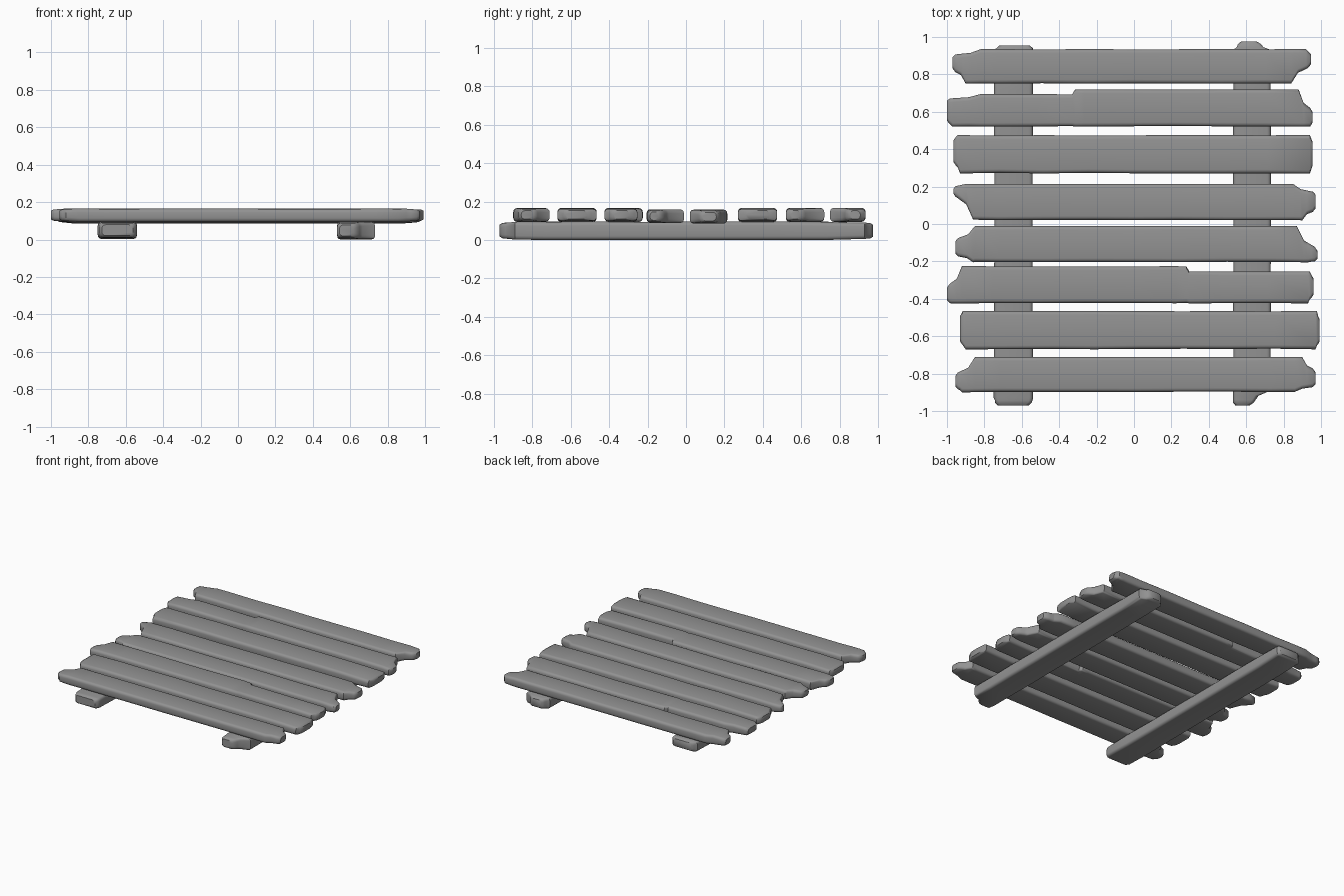
import bpy, bmesh, math, random

default_cube = bpy.data.objects.get("Cube")
if default_cube:
    bpy.data.objects.remove(default_cube)

random.seed(7)

# One weathered grey for all the wood
wood = bpy.data.materials.new("weathered_grey_wood")
wood.use_nodes = True
grey = (0.29, 0.29, 0.29, 1)
wood.diffuse_color = grey
shader = wood.node_tree.nodes["Principled BSDF"]
shader.inputs["Base Color"].default_value = grey
shader.inputs["Roughness"].default_value = 0.9


def along(path, u):
    """Height of a polyline at position u."""
    for (ua, va), (ub, vb) in zip(path, path[1:]):
        if u <= ub:
            t = (u - ua) / max(ub - ua, 1e-6)
            return va + (vb - va) * min(max(t, 0), 1)
    return path[-1][1]


def shoulder(corner, tip):
    """Point that turns a straight corner cut into a broken step."""
    return (corner[0] + 0.35 * (tip[0] - corner[0]),
            corner[1] + 0.65 * (tip[1] - corner[1]))


def edge(start_tip, start_corner, end_corner, end_tip, middle=()):
    return [start_tip, shoulder(start_corner, start_tip), start_corner,
            *middle,
            end_corner, shoulder(end_corner, end_tip), end_tip]


def cross_section(low, high, bottom, top, radius):
    """Rounded rectangle as (side, height) pairs."""
    radius = min(radius, 0.45 * (high - low), 0.45 * (top - bottom))
    corners = [(high - radius, top - radius), (low + radius, top - radius),
               (low + radius, bottom + radius), (high - radius, bottom + radius)]
    ring = []
    for quarter, (side, height) in enumerate(corners):
        for step in range(4):
            angle = (quarter + step / 3) * math.pi / 2
            ring.append((side + radius * math.cos(angle),
                         height + radius * math.sin(angle)))
    return ring


def board(name, sides, heights, start, end, chip=None, lengthwise=False):
    """Worn board. An end is (tip, low corner, high corner, tip low, tip high)."""
    low, high = sides
    bottom, top = heights
    tip_a, low_a, high_a, tip_low_a, tip_high_a = start
    tip_b, low_b, high_b, tip_low_b, tip_high_b = end
    middle, high_left, high_right = [], high, high
    if chip:  # long splinter missing from the high edge
        place, left_drop, right_drop = chip
        high_left, high_right = high - left_drop, high - right_drop
        middle = [(place, high_left), (place + 0.015, high_right)]
    low_edge = edge((tip_a, tip_low_a), (low_a, low), (low_b, low), (tip_b, tip_low_b))
    high_edge = edge((tip_a, tip_high_a), (high_a, high_left),
                     (high_b, high_right), (tip_b, tip_high_b), middle)

    # Stations at every outline point, plus a few along the worn middle
    places = {p[0] for p in low_edge + high_edge}
    places |= {tip_a + 0.014, tip_b - 0.014}
    places |= {tip_a + (tip_b - tip_a) * i / 8 for i in range(1, 8)}
    stations = [tip_a]
    for u in sorted(places):
        if u - stations[-1] > 0.006 and u < tip_b - 0.006:
            stations.append(u)
    stations.append(tip_b)

    bm = bmesh.new()
    rings = []
    centre = (bottom + top) / 2
    for u in stations:
        reach = min(u - tip_a, tip_b - u)
        squeeze = along([(0, 0.62), (0.014, 0.82), (0.1, 1)], reach)
        pinch = along([(0, 0.012), (0.014, 0)], reach)
        wear = random.uniform(0, 0.004) if reach > 0.1 else 0
        half = (top - bottom) / 2 * squeeze
        ring = cross_section(along(low_edge, u) + pinch + wear,
                             along(high_edge, u) - pinch - wear / 2,
                             centre - half, centre + half - wear, 0.02)
        rings.append([bm.verts.new((v, u, z) if lengthwise else (u, v, z))
                      for v, z in ring])
    for a, b in zip(rings, rings[1:]):
        for i in range(len(a)):
            j = (i + 1) % len(a)
            bm.faces.new((a[i], a[j], b[j], b[i]))
    bm.faces.new(rings[0])
    bm.faces.new(rings[-1])
    bmesh.ops.recalc_face_normals(bm, faces=bm.faces)

    mesh = bpy.data.meshes.new(name)
    bm.to_mesh(mesh)
    bm.free()
    mesh.materials.append(wood)
    obj = bpy.data.objects.new(name, mesh)
    bpy.context.collection.objects.link(obj)
    bpy.ops.object.select_all(action="DESELECT")
    obj.select_set(True)
    bpy.context.view_layer.objects.active = obj
    bpy.ops.object.shade_smooth_by_angle(angle=math.radians(40))


# Deck planks, back to front
usual = (0.094, 0.167)
board("plank_back", (0.75, 0.935), usual,
      start=(-0.97, -0.9, -0.82, 0.82, 0.905), end=(0.945, 0.84, 0.92, 0.84, 0.92))
board("plank_second", (0.52, 0.72), usual,
      start=(-1, -0.97, -0.82, 0.54, 0.67), end=(0.955, 0.95, 0.88, 0.53, 0.61),
      chip=(-0.33, 0.025, 0))
board("plank_third", (0.27, 0.475), usual,
      start=(-0.965, -0.93, -0.95, 0.32, 0.46), end=(0.955, 0.94, 0.94, 0.3, 0.45))
board("plank_fourth", (0.02, 0.215), (0.085, 0.158),
      start=(-0.965, -0.86, -0.95, 0.15, 0.2), end=(0.97, 0.9, 0.85, 0.07, 0.17))
board("plank_fifth", (-0.205, -0.01), (0.088, 0.16),
      start=(-0.955, -0.86, -0.85, -0.17, -0.08), end=(0.98, 0.93, 0.87, -0.2, -0.13))
board("plank_sixth", (-0.425, -0.225), usual,
      start=(-1, -0.98, -0.92, -0.42, -0.33), end=(0.96, 0.93, 0.94, -0.39, -0.28),
      chip=(0.28, 0, 0.028))
board("plank_seventh", (-0.67, -0.465), usual,
      start=(-0.93, -0.9, -0.92, -0.64, -0.48), end=(0.993, 0.97, 0.98, -0.64, -0.5))
board("plank_front", (-0.9, -0.71), usual,
      start=(-0.955, -0.92, -0.85, -0.88, -0.8), end=(0.97, 0.86, 0.9, -0.87, -0.78))

# Two rails under the deck
board("rail_right", (-0.75, -0.54), (0.003, 0.097),
      start=(-0.97, -0.93, -0.94, -0.74, -0.55), end=(0.955, 0.93, 0.94, -0.73, -0.545),
      lengthwise=True)
board("rail_left", (0.53, 0.732), (0, 0.096),
      start=(-0.97, -0.94, -0.89, 0.53, 0.63), end=(0.975, 0.93, 0.93, 0.56, 0.67),
      lengthwise=True)
